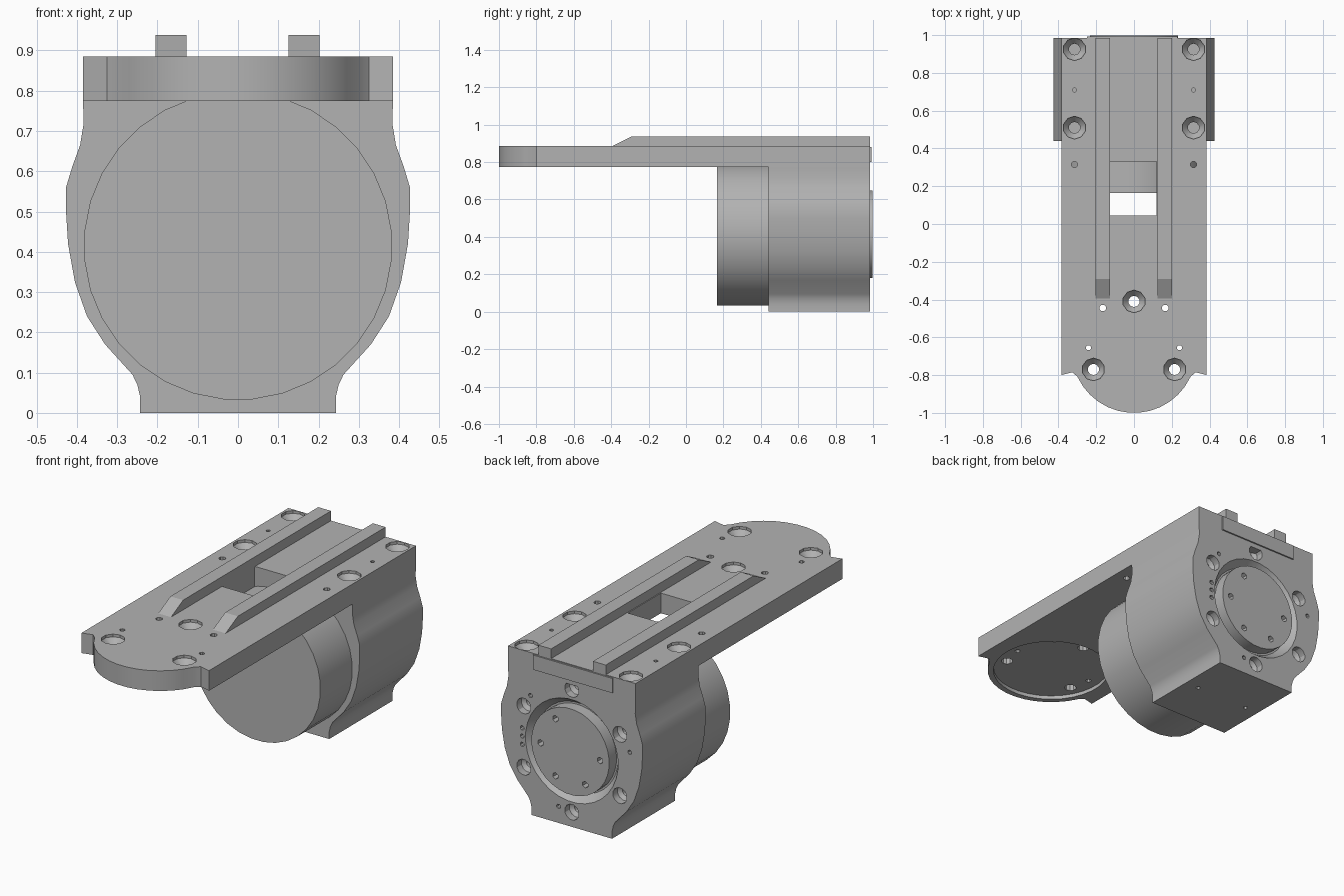
import bpy, bmesh
from math import sin, cos, pi, radians

cube = bpy.data.objects.get("Cube")
if cube:
    bpy.data.objects.remove(cube, do_unlink=True)

GREY = (0.45, 0.45, 0.45, 1)
grey = bpy.data.materials.new("machined_grey")
grey.use_nodes = True
grey.diffuse_color = GREY
grey.node_tree.nodes["Principled BSDF"].inputs["Base Color"].default_value = GREY

AXIS = 0.415            # height of the motor axis
BACK, SHOULDER = 0.985, 0.44
TOP, UNDER = 0.885, 0.775


def place(axis, u, v, h):
    return {"X": (h, u, v), "Y": (u, h, v), "Z": (u, v, h)}[axis]


def skin(bm, rings):
    """Join closed rings of points into a capped solid."""
    rings = [[bm.verts.new(p) for p in ring] for ring in rings]
    n = len(rings[0])
    for a, b in zip(rings, rings[1:]):
        for i in range(n):
            j = (i + 1) % n
            bm.faces.new((a[i], a[j], b[j], b[i]))
    bm.faces.new(rings[0])
    bm.faces.new(rings[-1])


def prism(bm, points, axis, start, end):
    skin(bm, [[place(axis, u, v, h) for u, v in points] for h in (start, end)])


def lathe(bm, u, v, axis, profile, sides=12):
    angles = [2 * pi * (i + 0.5) / sides for i in range(sides)]
    skin(bm, [[place(axis, u + r * cos(a), v + r * sin(a), h) for a in angles]
              for r, h in profile])


def box_points(u0, u1, v0, v1):
    return [(u0, v0), (u1, v0), (u1, v1), (u0, v1)]


def make(name, bm):
    bmesh.ops.recalc_face_normals(bm, faces=bm.faces)
    mesh = bpy.data.meshes.new(name)
    bm.to_mesh(mesh)
    bm.free()
    mesh.materials.append(grey)
    ob = bpy.data.objects.new(name, mesh)
    bpy.context.collection.objects.link(ob)
    return ob


def activate(ob):
    bpy.ops.object.select_all(action="DESELECT")
    ob.select_set(True)
    bpy.context.view_layer.objects.active = ob


def cut(ob, bm):
    cutter = make("cutter", bm)
    cutter.hide_render = True
    mod = ob.modifiers.new("cut", "BOOLEAN")
    mod.operation, mod.solver, mod.object = "DIFFERENCE", "EXACT", cutter
    activate(ob)
    bpy.ops.object.modifier_apply(modifier=mod.name)
    bpy.data.objects.remove(cutter, do_unlink=True)


def smooth(ob):
    activate(ob)
    bpy.ops.object.shade_smooth_by_angle(angle=radians(30))


# Mounting plate with a rounded nose
side = [(0.385, BACK), (0.385, -0.8), (0.325, -0.785)]
nose = [(0.33 * cos(a), -0.67 + 0.33 * sin(a))
        for a in (radians(-25 - 10 * i) for i in range(14))]
bm = bmesh.new()
prism(bm, side + nose + [(-x, y) for x, y in reversed(side)], "Z", UNDER, TOP)
plate = make("mounting_plate", bm)

# Shallow round recess under the nose
bm = bmesh.new()
lathe(bm, 0, -0.67, "Z", [(0.3, 0.7), (0.3, UNDER + 0.02)], 32)
cut(plate, bm)

# Window, countersunk screw holes and pin holes in the plate
bm = bmesh.new()
prism(bm, box_points(-0.13, 0.12, 0.045, 0.33), "Z", 0.7, 1)


def plate_screw(x, y, bottom):
    lathe(bm, x, y, "Z", [(0.03, bottom), (0.03, TOP - 0.05),
                          (0.06, TOP - 0.015), (0.06, 1)], 10)


plate_screw(0, -0.41, 0.7)
for s in (-1, 1):
    plate_screw(s * 0.215, -0.77, 0.7)
    plate_screw(s * 0.315, 0.925, UNDER + 0.015)
    plate_screw(s * 0.315, 0.51, UNDER + 0.015)
    for x, y, r in ((0.165, -0.445, 0.018), (0.24, -0.655, 0.014),
                    (0.315, 0.315, 0.018), (0.315, 0.71, 0.011)):
        lathe(bm, s * x, y, "Z", [(r, 0.7), (r, 1)], 8)
cut(plate, bm)
smooth(plate)

# Two guide rails with sloped front ends
ramp = [(-0.395, TOP - 0.005), (-0.395, TOP), (-0.29, 0.938),
        (BACK, 0.938), (BACK, TOP - 0.005)]
for name, x in (("right_rail", -0.205), ("left_rail", 0.125)):
    bm = bmesh.new()
    prism(bm, ramp, "X", x, x + 0.077)
    make(name, bm)

# Thin strip on the rear edge of the plate
bm = bmesh.new()
prism(bm, box_points(-0.25, 0.23, 0.8, 0.88), "Y", BACK - 0.005, BACK + 0.008)
make("rear_strip", bm)

# Motor housing: bulging sides on a flat foot
half = [(0.385, UNDER), (0.383, 0.72), (0.392, 0.665), (0.412, 0.61), (0.427, 0.56),
        (0.427, 0.5), (0.422, 0.42), (0.405, 0.325), (0.375, 0.24), (0.33, 0.17),
        (0.262, 0.095), (0.25, 0.07), (0.243, 0.04), (0.243, 0)]
bm = bmesh.new()
prism(bm, half + [(-x, z) for x, z in reversed(half)], "Y", SHOULDER, BACK)
housing = make("motor_housing", bm)

# Rear cap seat, ring of counterbored screws and small pin holes
bm = bmesh.new()
lathe(bm, 0, AXIS, "Y", [(0.245, BACK - 0.05), (0.28, BACK), (0.28, 1.1)], 32)
for i in range(6):
    a = pi / 2 + i * pi / 3
    lathe(bm, 0.335 * cos(a), AXIS + 0.335 * sin(a), "Y",
          [(0.022, 0.88), (0.022, 0.93), (0.043, 0.945), (0.043, 1.1)], 12)
pins = [(0.25, 0.65), (-0.35, 0.5), (0.08, 0.09), (0.3, 0.37), (0.3, AXIS), (0.3, 0.46)]
for x, z in pins:
    lathe(bm, x, z, "Y", [(0.012, 0.94), (0.012, 1.1)], 8)
for x in (-0.16, 0.16):
    lathe(bm, x, 0.71, "Z", [(0.012, -0.1), (0.012, 0.05)], 8)
cut(housing, bm)
smooth(housing)

# Rear cap with five tool holes
bm = bmesh.new()
lathe(bm, 0, AXIS, "Y", [(0.235, BACK - 0.06), (0.235, 0.998)], 32)
cap = make("rear_cap", bm)
bm = bmesh.new()
for degrees in (0, 60, 180, 240, 300):
    a = radians(degrees)
    lathe(bm, 0.18 * cos(a), AXIS + 0.18 * sin(a), "Y", [(0.018, 0.96), (0.018, 1.1)], 6)
cut(cap, bm)
smooth(cap)

# Round motor body in front of the housing
bm = bmesh.new()
lathe(bm, 0, AXIS, "Y", [(0.383, 0.165), (0.383, SHOULDER + 0.02)], 32)
smooth(make("motor_body", bm))
